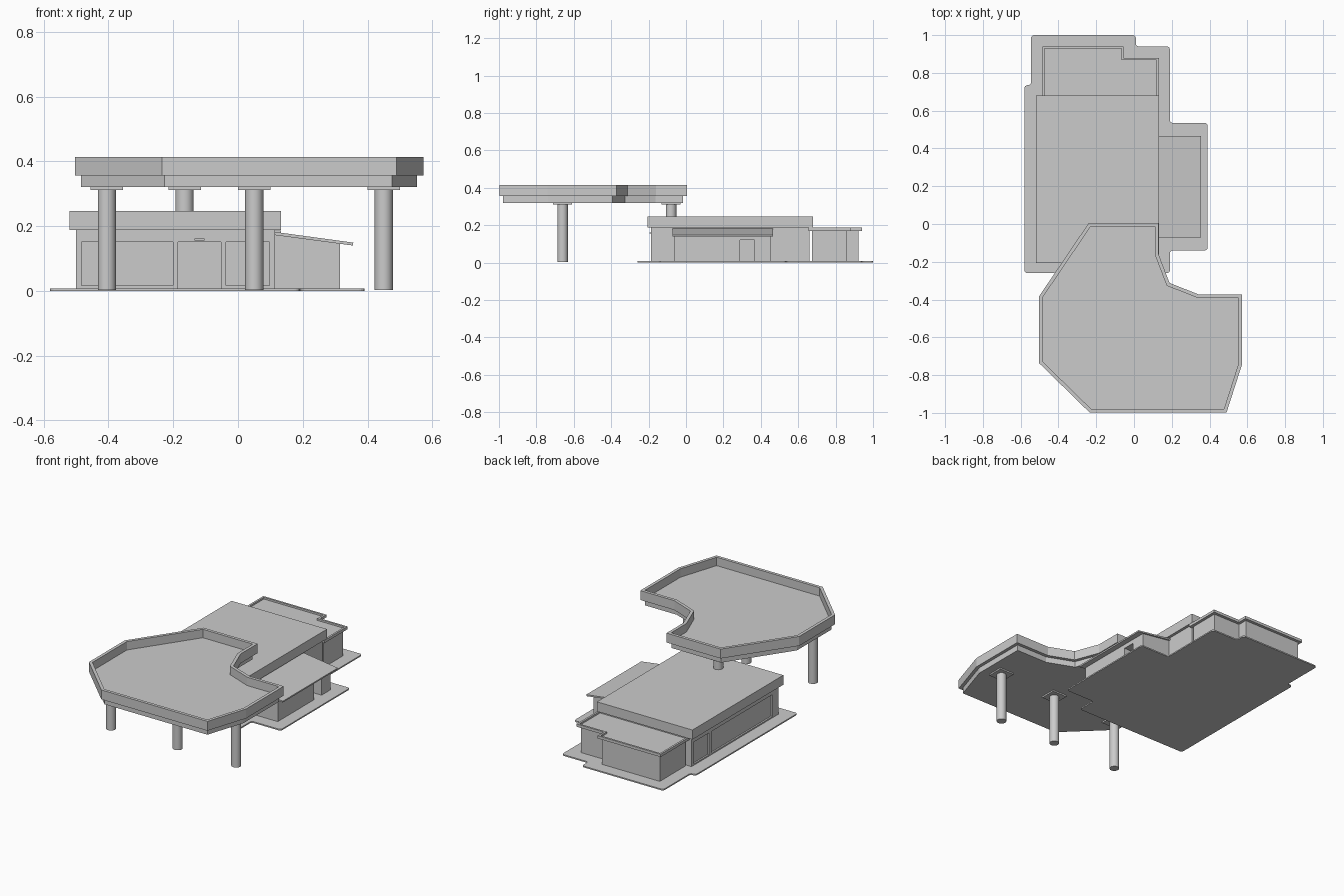
import bpy, bmesh, math
from mathutils import Vector, Matrix

if "Cube" in bpy.data.objects:
    bpy.data.objects.remove(bpy.data.objects["Cube"])


def finish(name, bm):
    bmesh.ops.recalc_face_normals(bm, faces=bm.faces)
    mesh = bpy.data.meshes.new(name)
    bm.to_mesh(mesh)
    bm.free()
    obj = bpy.data.objects.new(name, mesh)
    bpy.context.collection.objects.link(obj)
    return obj


def prism(name, pts, z0, z1, round_r=0):
    """Extrude an xy outline from z0 to z1, optionally rounding the corners."""
    bm = bmesh.new()
    face = bm.faces.new([bm.verts.new((x, y, z0)) for x, y in pts])
    ext = bmesh.ops.extrude_face_region(bm, geom=[face])
    for v in [g for g in ext["geom"] if isinstance(g, bmesh.types.BMVert)]:
        v.co.z = z1
    if round_r:
        edges = [e for e in bm.edges if abs(e.verts[0].co.z - e.verts[1].co.z) > 1e-4]
        bmesh.ops.bevel(bm, geom=edges, offset=round_r, segments=4, profile=0.5, affect='EDGES')
    return finish(name, bm)


def box(name, x0, x1, y0, y1, z0, z1):
    return prism(name, [(x0, y0), (x1, y0), (x1, y1), (x0, y1)], z0, z1)


def inset(pts, d):
    """Offset a counter-clockwise outline inwards by d."""
    out = []
    for i, p in enumerate(pts):
        a, b, c = Vector(pts[i - 1]), Vector(p), Vector(pts[(i + 1) % len(pts)])
        u, w = (b - a).normalized(), (c - b).normalized()
        n1, n2 = Vector((-u.y, u.x)), Vector((-w.y, w.x))
        q = b + (n1 + n2) * d / (1 + n1.dot(n2))
        out.append((q.x, q.y))
    return out


def tray(name, pts, rim, z0, floor, z1):
    """Solid outline with a raised rim around a lower floor."""
    inner = inset(pts, rim)
    n = len(pts)
    bm = bmesh.new()
    rings = [[bm.verts.new((x, y, z)) for x, y in ring]
             for ring, z in ((pts, z0), (pts, z1), (inner, z1), (inner, floor))]
    bm.faces.new(rings[0])
    bm.faces.new(rings[3])
    for lo, hi in zip(rings, rings[1:]):
        for i in range(n):
            j = (i + 1) % n
            bm.faces.new((lo[i], lo[j], hi[j], hi[i]))
    return finish(name, bm)


def side_profile(name, pts, y0, y1):
    """Extrude an xz outline along y."""
    bm = bmesh.new()
    face = bm.faces.new([bm.verts.new((x, y0, z)) for x, z in pts])
    ext = bmesh.ops.extrude_face_region(bm, geom=[face])
    for v in [g for g in ext["geom"] if isinstance(g, bmesh.types.BMVert)]:
        v.co.y = y1
    return finish(name, bm)


def cut(obj, *dims):
    """Recess a box-shaped opening into a wall."""
    cutter = box("cutter", *dims)
    cutter.hide_render = True
    mod = obj.modifiers.new("recess", 'BOOLEAN')
    mod.operation, mod.solver, mod.object = 'DIFFERENCE', 'EXACT', cutter
    bpy.context.view_layer.objects.active = obj
    bpy.ops.object.modifier_apply(modifier=mod.name)
    bpy.data.objects.remove(cutter)


# Ground slab with rounded corners
prism("ground_slab", [(-.58, -.26), (.19, -.26), (.19, -.14), (.39, -.14), (.39, .535),
                      (.19, .535), (.19, .94), (.01, .94), (.01, 1), (-.545, 1),
                      (-.545, .735), (-.58, .735)], 0, .008, .016)

# Main building with recessed windows and doorway
walls = box("main_walls", -.5, .115, -.187, .66, .006, .19)
for x0, x1, z0 in ((-.483, -.2, .016), (-.185, -.052, 0), (-.037, .097, .016)):
    cut(walls, x0, x1, -.3, -.18, z0, .151)
for y0, y1 in ((-.13, .465), (.49, .64)):
    cut(walls, -.6, -.49, y0, y1, .016, .151)
box("main_roof", -.52, .132, -.207, .68, .188, .247)
box("door_lamp", -.135, -.104, -.196, -.18, .155, .162)

# Rear annexe and its rimmed low roof
annexe_roof = [(-.485, .655), (.132, .655), (.132, .88), (-.055, .88), (-.055, .94), (-.485, .94)]
prism("annexe_walls", inset(annexe_roof, .018), .006, .172)
tray("annexe_roof", annexe_roof, .012, .17, .176, .187)

# Side wing with sloping roof and recessed door
wing = side_profile("wing_walls", [(.1, .006), (.315, .006), (.315, .148), (.1, .176)], -.062, .455)
cut(wing, .26, .5, .29, .365, 0, .12)
side_profile("wing_roof", [(.1, .174), (.355, .140), (.356, .149), (.1, .184)], -.072, .465)

# Forecourt canopy: rimmed top and slightly smaller underside
canopy = [(-.24, .005), (.13, .005), (.13, -.16), (.188, -.312), (.34, -.372), (.573, -.372),
          (.573, -.74), (.49, -.998), (-.235, -.998), (-.504, -.735), (-.504, -.385)]
canopy = canopy[::-1]
tray("canopy_top", canopy, .019, .356, .362, .414)
prism("canopy_underside", inset(canopy, .02), .32, .358)

# Columns with square cap plates
for i, (x, y, base) in enumerate(((-.405, -.66, .002), (.05, -.66, .002),
                                  (.45, -.66, .002), (-.165, -.08, .24))):
    bm = bmesh.new()
    bmesh.ops.create_cone(bm, cap_ends=True, segments=32, radius1=.028, radius2=.028,
                          depth=.315 - base, matrix=Matrix.Translation((x, y, (.315 + base) / 2)))
    column = finish(f"column_{i + 1}", bm)
    bpy.ops.object.select_all(action='DESELECT')
    column.select_set(True)
    bpy.context.view_layer.objects.active = column
    bpy.ops.object.shade_smooth_by_angle(angle=math.radians(40))
    box(f"column_cap_{i + 1}", x - .05, x + .05, y - .05, y + .05, .311, .322)
